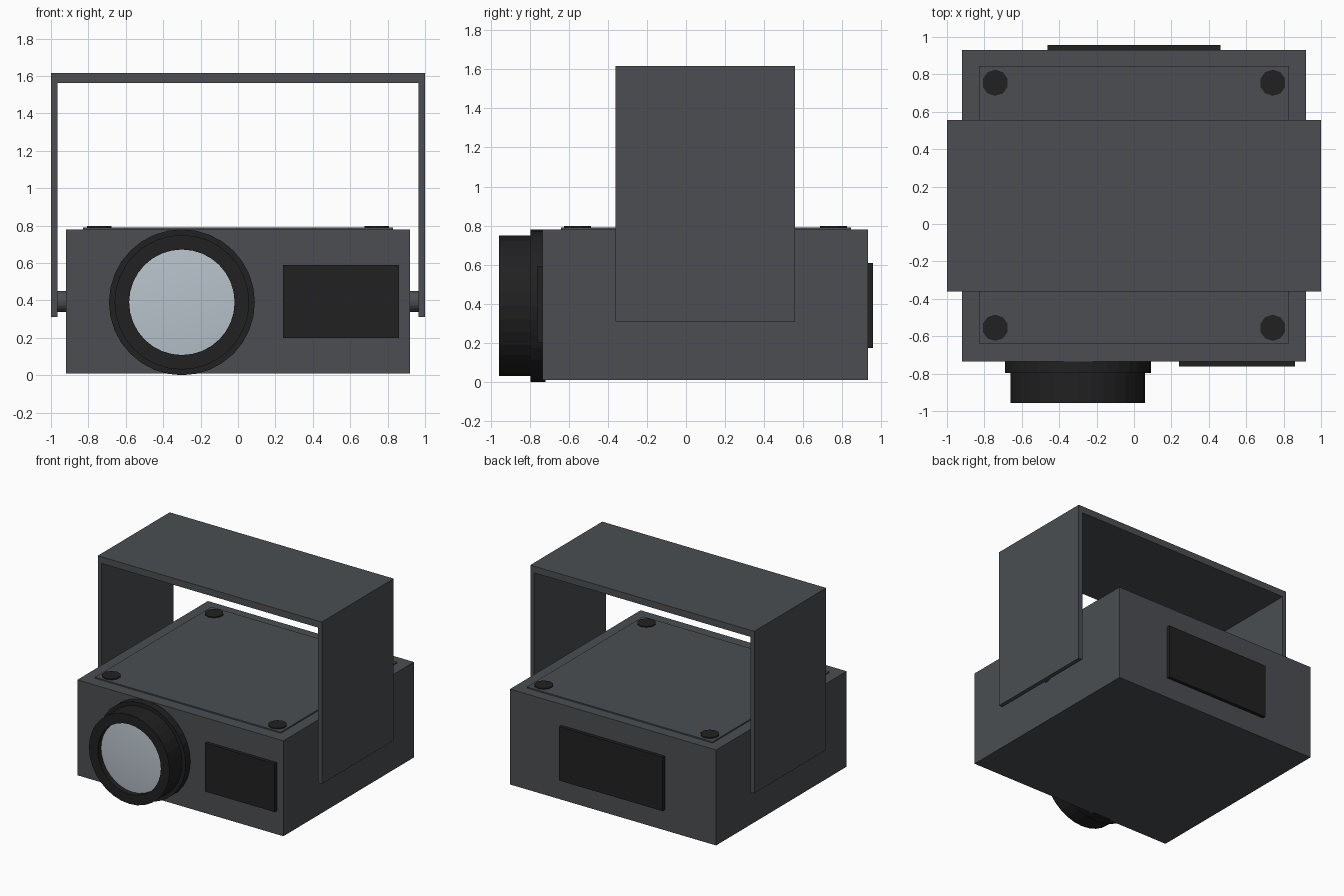
import bpy, bmesh, math
from mathutils import Matrix

if "Cube" in bpy.data.objects:
    bpy.data.objects.remove(bpy.data.objects["Cube"])


def material(name, rgb):
    m = bpy.data.materials.new(name)
    m.diffuse_color = (*rgb, 1)
    m.use_nodes = True
    m.node_tree.nodes["Principled BSDF"].inputs["Base Color"].default_value = m.diffuse_color
    return m


GREY = material("dark_grey", (0.07, 0.076, 0.085))
BLACK = material("black", (0.015, 0.015, 0.016))
GLASS = material("glass", (0.48, 0.54, 0.60))


def finish(name, bm, mat, smooth=False):
    bmesh.ops.recalc_face_normals(bm, faces=bm.faces)
    me = bpy.data.meshes.new(name)
    bm.to_mesh(me)
    bm.free()
    me.materials.append(mat)
    ob = bpy.data.objects.new(name, me)
    bpy.context.collection.objects.link(ob)
    if smooth:
        bpy.ops.object.select_all(action='DESELECT')
        ob.select_set(True)
        bpy.context.view_layer.objects.active = ob
        bpy.ops.object.shade_smooth_by_angle(angle=math.radians(30))
    return ob


def box(name, x, y, z, mat):
    bm = bmesh.new()
    size = [b - a for a, b in (x, y, z)]
    mid = [(a + b) / 2 for a, b in (x, y, z)]
    bmesh.ops.create_cube(bm, size=1, matrix=Matrix.Translation(mid) @ Matrix.Diagonal((*size, 1)))
    return finish(name, bm, mat)


def cylinder(name, centre, radius, depth, mat, sides, axis='Z'):
    bm = bmesh.new()
    rot = {'Z': Matrix.Identity(4), 'X': Matrix.Rotation(math.pi / 2, 4, 'Y')}[axis]
    bmesh.ops.create_cone(bm, cap_ends=True, segments=sides, radius1=radius, radius2=radius,
                          depth=depth, matrix=Matrix.Translation(centre) @ rot)
    return finish(name, bm, mat)


def lathe(name, profile, mat, sides=32, smooth=False):
    """Turn (radius, y) points around the lens axis."""
    cx, cz = -0.30, 0.39
    bm = bmesh.new()
    vs = [bm.verts.new((cx + r, y, cz)) for r, y in profile]
    es = [bm.edges.new(p) for p in zip(vs, vs[1:])]
    bmesh.ops.spin(bm, geom=vs + es, cent=(cx, 0, cz), axis=(0, 1, 0),
                   angle=2 * math.pi, steps=sides, use_duplicate=False)
    bmesh.ops.remove_doubles(bm, verts=bm.verts, dist=1e-4)
    return finish(name, bm, mat, smooth)


# Housing, lid and the front and back panels
box("housing", (-0.92, 0.92), (-0.735, 0.93), (0.01, 0.78), GREY)
box("lid", (-0.83, 0.83), (-0.64, 0.845), (0.77, 0.79), GREY)
box("front_panel", (0.24, 0.862), (-0.763, -0.72), (0.20, 0.59), BLACK)
box("back_panel", (-0.462, 0.462), (0.92, 0.958), (0.175, 0.61), BLACK)

# Lid bolts
for i, (x, y) in enumerate([(sx * 0.742, y) for sx in (-1, 1) for y in (-0.555, 0.755)]):
    cylinder(f"lid_bolt_{i + 1}", (x, y, 0.788), 0.07, 0.02, BLACK, 10)

# Lens flange, hollow barrel and slightly domed glass
lathe("lens_flange", [(0, -0.72), (0.39, -0.72), (0.39, -0.796), (0, -0.796)], BLACK)
lathe("lens_barrel", [(0, -0.78), (0.36, -0.78), (0.36, -0.958), (0.282, -0.958),
                      (0.282, -0.90), (0, -0.90)], BLACK)
lathe("lens_glass", [(0.282, -0.915), (0, -0.94)], GLASS, smooth=True)

# U-shaped hanging bracket, extruded along y
bm = bmesh.new()
profile = [(-1, 0.31), (-1, 1.617), (1, 1.617), (1, 0.31),
           (0.966, 0.31), (0.966, 1.563), (-0.966, 1.563), (-0.966, 0.31)]
face = bm.faces.new([bm.verts.new((x, -0.36, z)) for x, z in profile])
ext = bmesh.ops.extrude_face_region(bm, geom=[face], use_keep_orig=True)
bmesh.ops.translate(bm, vec=(0, 0.917, 0),
                    verts=[g for g in ext["geom"] if isinstance(g, bmesh.types.BMVert)])
finish("hanging_bracket", bm, GREY)

# Pivots between housing and bracket
for side, s in (("left", -1), ("right", 1)):
    cylinder(f"{side}_pivot", (s * 0.943, 0.1, 0.395), 0.056, 0.066, GREY, 16, 'X')
